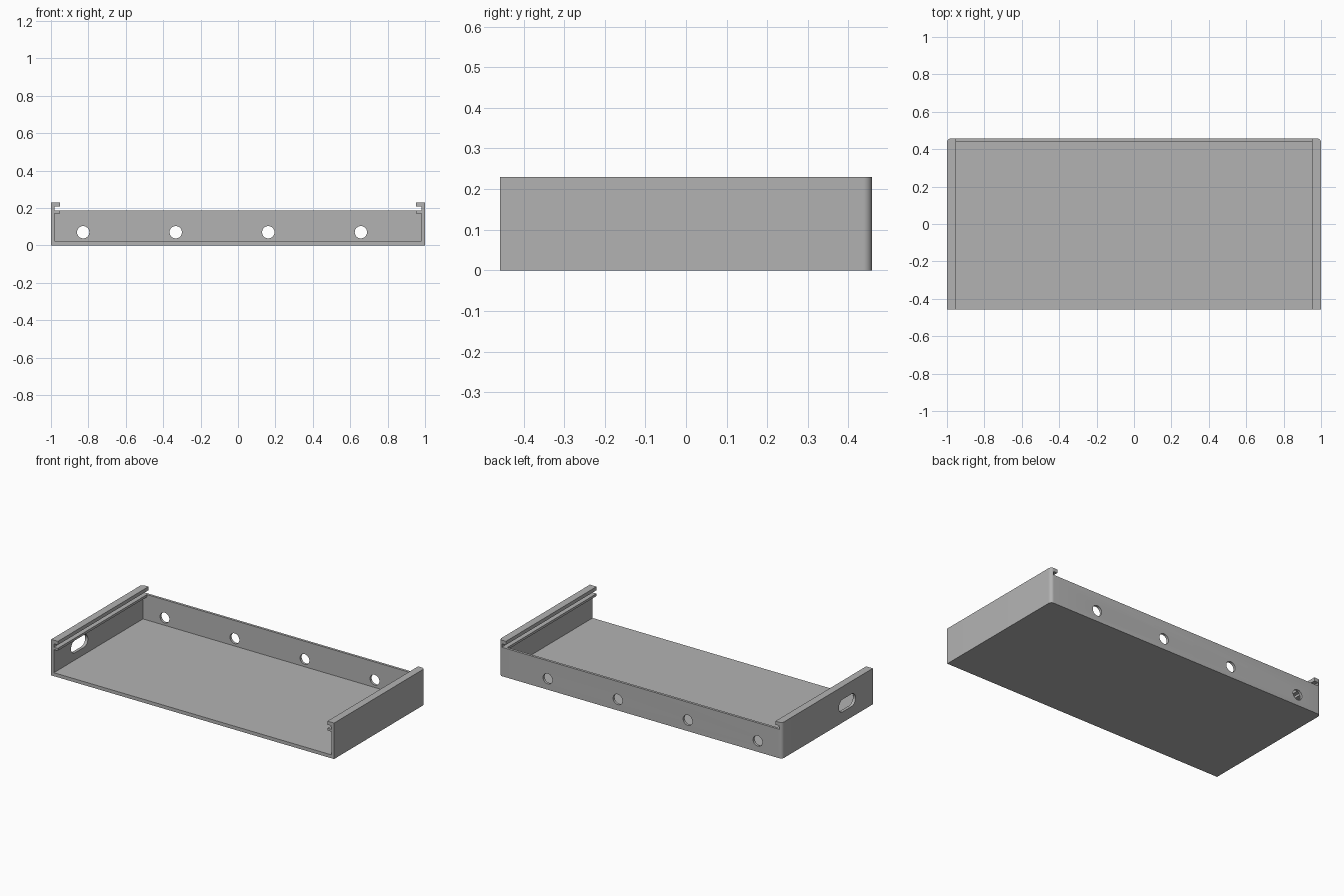
import bpy, bmesh
from math import sin, cos, pi
from mathutils import Vector

cube = bpy.data.objects.get("Cube")
if cube:
    bpy.data.objects.remove(cube, do_unlink=True)

WALL, LIP = 0.981, 0.953          # half widths inside the walls and between the lips
BACK, FRONT, HEIGHT = 0.458, -0.458, 0.23

grey = bpy.data.materials.new("plain grey")
grey.use_nodes = True
grey.diffuse_color = (0.45, 0.45, 0.45, 1)
grey.node_tree.nodes["Principled BSDF"].inputs["Base Color"].default_value = grey.diffuse_color


def prism(name, points, depth):
    """Close a planar outline and extrude it along a vector."""
    bm = bmesh.new()
    face = bm.faces.new([bm.verts.new(p) for p in points])
    out = bmesh.ops.extrude_face_region(bm, geom=[face])["geom"]
    bmesh.ops.translate(bm, vec=Vector(depth), verts=[v for v in out if isinstance(v, bmesh.types.BMVert)])
    bmesh.ops.recalc_face_normals(bm, faces=bm.faces)
    mesh = bpy.data.meshes.new(name)
    bm.to_mesh(mesh)
    bm.free()
    mesh.materials.append(grey)
    obj = bpy.data.objects.new(name, mesh)
    bpy.context.collection.objects.link(obj)
    return obj


def mirrored(half, y):
    """Right half of a cross-section, mirrored across x = 0."""
    return [(x, y, z) for x, z in half] + [(-x, y, z) for x, z in reversed(half)]


def arc(cx, cy, r, start, end, steps):
    return [(cx + r * cos(start + (end - start) * i / steps),
             cy + r * sin(start + (end - start) * i / steps)) for i in range(steps + 1)]


def cut(target, cutter):
    mod = target.modifiers.new("cut", 'BOOLEAN')
    mod.operation = 'DIFFERENCE'
    mod.solver = 'EXACT'
    mod.object = cutter
    bpy.context.view_layer.objects.active = target
    bpy.ops.object.modifier_apply(modifier=mod.name)
    bpy.data.objects.remove(cutter, do_unlink=True)


# Solid block with rounded rear corners
r = 0.022
corner = arc(1 - r, BACK - r, r, 0, pi / 2, 8)
half = [(1, FRONT)] + corner
outline = [(x, y, 0) for x, y in half] + [(-x, y, 0) for x, y in reversed(half)]
tray = prism("tray", outline, (0, 0, HEIGHT))

# Open interior, undercut below the lower lips, stopping at the back wall
cavity = [(WALL, 0.022), (WALL, 0.17), (LIP, 0.17), (LIP, 0.197)]
cut(tray, prism("cavity_cutter", mirrored(cavity, -1), (0, 1.442, 0)))

# Sliding-lid groove between the lips, open front and rear
groove = [(WALL, 0.185), (WALL, 0.207), (LIP, 0.207), (LIP, 0.5)]
cut(tray, prism("groove_cutter", mirrored(groove, -1), (0, 2, 0)))

# Round cable holes through the back wall
for i in range(4):
    ring = arc(-0.828 + 0.495 * i, 0.07, 0.033, 0, 2 * pi, 32)[:-1]
    cut(tray, prism("hole_cutter", [(x, 0.4, z) for x, z in ring], (0, 0.2, 0)))

# Rounded slot through the right side wall
slot = arc(-0.155, 0.108, 0.04, -pi / 2, pi / 2, 16) + arc(-0.245, 0.108, 0.04, pi / 2, 3 * pi / 2, 16)
cut(tray, prism("slot_cutter", [(-1.1, y, z) for y, z in slot], (0.2, 0, 0)))

# Smooth the rounded parts, keep the edges sharp
bpy.ops.object.select_all(action='DESELECT')
tray.select_set(True)
bpy.context.view_layer.objects.active = tray
bpy.ops.object.shade_smooth_by_angle(angle=pi / 6)
